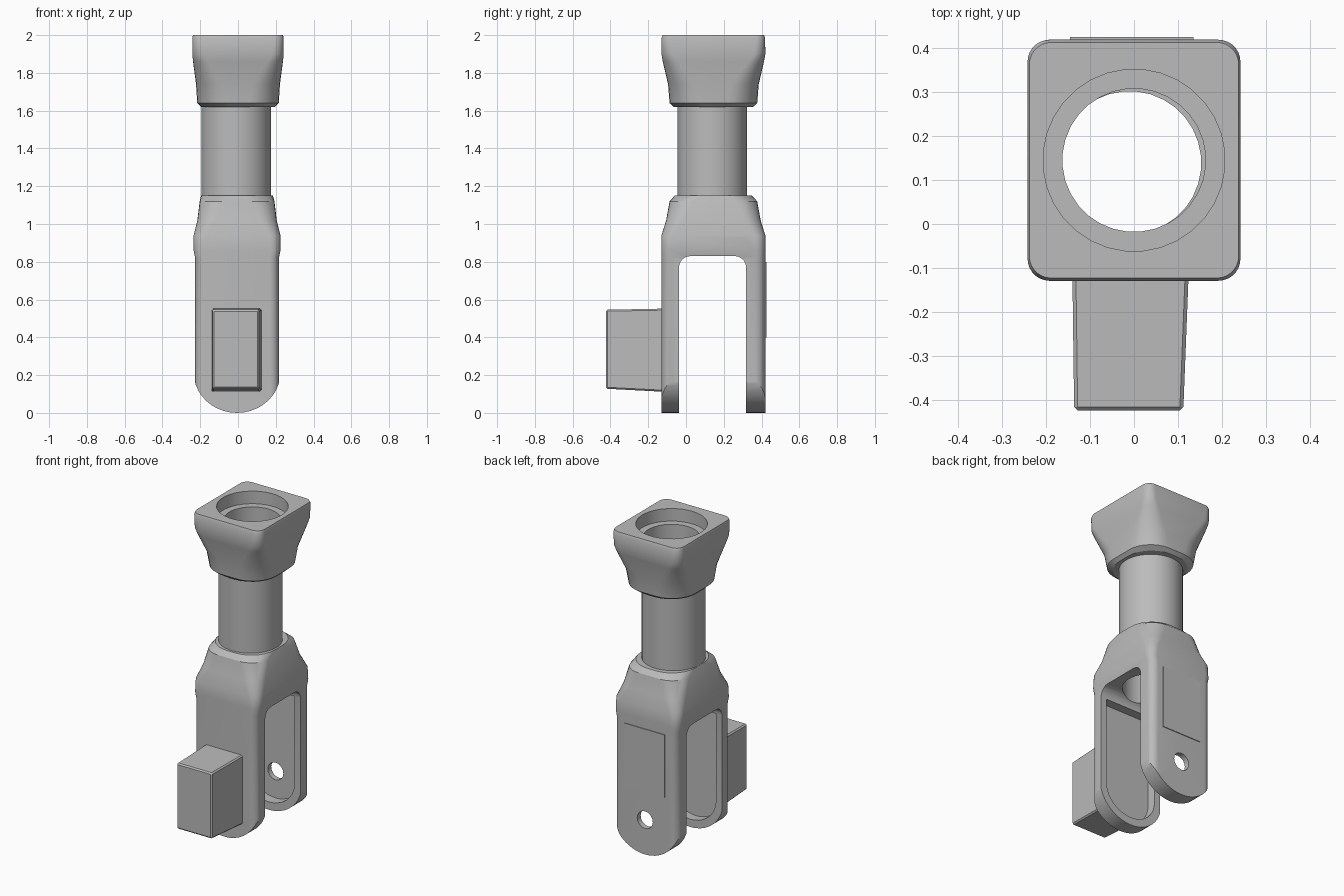
import bpy, bmesh
from math import sin, cos, pi, radians
from mathutils import Matrix, Vector

cube = bpy.data.objects.get("Cube")
if cube:
    bpy.data.objects.remove(cube, do_unlink=True)

CX, CY = -0.005, 0.145          # axis of the fork
grey = bpy.data.materials.new("plain grey")
grey.use_nodes = True
COLOUR = (0.5, 0.5, 0.5, 1)
grey.diffuse_color = COLOUR
grey.node_tree.nodes["Principled BSDF"].inputs["Base Color"].default_value = COLOUR


def finish(name, bm):
    bmesh.ops.recalc_face_normals(bm, faces=bm.faces)
    mesh = bpy.data.meshes.new(name)
    bm.to_mesh(mesh)
    bm.free()
    mesh.materials.append(grey)
    obj = bpy.data.objects.new(name, mesh)
    bpy.context.collection.objects.link(obj)
    shade(obj)
    return obj


def shade(obj):
    bpy.ops.object.select_all(action='DESELECT')
    obj.select_set(True)
    bpy.context.view_layer.objects.active = obj
    bpy.ops.object.shade_smooth_by_angle(angle=radians(30))


def rounded(hx, hy, r, steps=8):
    """Outline of a rounded rectangle; a circle when r equals both halves."""
    pts = []
    for q, (sx, sy) in enumerate([(1, 1), (-1, 1), (-1, -1), (1, -1)]):
        for i in range(steps):
            a = (q + i / (steps - 1)) * pi / 2 if r < min(hx, hy) else (q + (i + .5) / steps) * pi / 2
            pts.append((sx * (hx - r) + r * cos(a), sy * (hy - r) + r * sin(a)))
    return pts


def loft(name, rings, closed=False, cx=CX, cy=CY):
    """Stack rings of (half x, half y, corner radius, z)."""
    bm = bmesh.new()
    loops = [[bm.verts.new((cx + x, cy + y, z)) for x, y in rounded(hx, hy, r)]
             for hx, hy, r, z in rings]
    n = len(loops[0])
    pairs = list(zip(loops, loops[1:]))
    if closed:
        pairs.append((loops[-1], loops[0]))
    else:
        bm.faces.new(loops[0])
        bm.faces.new(loops[-1])
    for a, b in pairs:
        for i in range(n):
            j = (i + 1) % n
            bm.faces.new((a[i], a[j], b[j], b[i]))
    return finish(name, bm)


def circle(r, z):
    return (r, r, r, z)


def prism(name, pts, depth):
    """Extrude an outline of 3D points along a vector."""
    bm = bmesh.new()
    face = bm.faces.new([bm.verts.new(p) for p in pts])
    new = bmesh.ops.extrude_face_region(bm, geom=[face])["geom"]
    bmesh.ops.translate(bm, vec=Vector(depth),
                        verts=[v for v in new if isinstance(v, bmesh.types.BMVert)])
    return finish(name, bm)


def arm_outline(r, y, top):
    """Arm shape seen from the front: round below, square above."""
    pts = [(CX + r * cos(a), y, .215 + (r - .015) * sin(a))
           for a in (pi + pi * i / 20 for i in range(21))]
    return pts + [(CX + r, y, top), (CX - r, y, top)]


def cut(obj, tool, operation):
    mod = obj.modifiers.new("cut", 'BOOLEAN')
    mod.object, mod.operation, mod.solver = tool, operation, 'EXACT'
    bpy.context.view_layer.objects.active = obj
    bpy.ops.object.modifier_apply(modifier=mod.name)
    bpy.data.objects.remove(tool, do_unlink=True)


# Fork: solid body with tapered shoulders
fork = loft("fork", [
    (.222, .275, .05, -.05), (.222, .275, .05, .82), (.23, .275, .05, .86),
    (.23, .275, .06, .94), (.21, .25, .09, 1.02), (.198, .232, .12, 1.12),
    (.19, .205, .16, 1.15)])

# Rounded arm ends
cut(fork, prism("end_trim", arm_outline(.23, -.3, 1.3), (0, .9, 0)), 'INTERSECT')

# Slot between the arms, with rounded upper corners
slot_r, y0, y1, top = .06, -.037, .318, .83
slot = [(-.5, y0, -.2), (-.5, y1, -.2)]
for centre, start in ((y1 - slot_r, 0), (y0 + slot_r, pi / 2)):
    slot += [(-.5, centre + slot_r * cos(start + i * pi / 12),
              top - slot_r + slot_r * sin(start + i * pi / 12)) for i in range(7)]
cut(fork, prism("slot", slot, (1, 0, 0)), 'DIFFERENCE')

# Shallow pockets on the inner sides of both arms, leaving a rim
cut(fork, prism("pockets", arm_outline(.18, -.095, .77), (0, .48, 0)), 'DIFFERENCE')

# Bore through the shoulders, and pin hole in the rear arm
cut(fork, loft("bore", [circle(.165, .7), circle(.165, 1.3)]), 'DIFFERENCE')
pin = [(CX + .055 * cos(i * pi / 8), .25, .22 + .055 * sin(i * pi / 8)) for i in range(16)]
cut(fork, prism("pin_hole", pin, (0, .3, 0)), 'DIFFERENCE')
shade(fork)

# Hollow shaft
loft("shaft", [circle(.185, 1.1), circle(.185, 1.68),
               circle(.163, 1.68), circle(.163, 1.1)], closed=True, cx=-.01, cy=.139)

# Flared square head with a stepped round socket
loft("head", [
    (.195, .21, .17, 1.62), (.216, .232, .16, 1.64), (.222, .24, .14, 1.74),
    (.238, .268, .08, 1.86), (.242, .275, .06, 1.9), (.242, .274, .05, 1.985),
    (.238, .268, .05, 2), circle(.207, 2), circle(.207, 1.92),
    circle(.163, 1.92), circle(.163, 1.62)], closed=True, cx=0)

# Block on the front arm, slightly narrower at its front
bm = bmesh.new()
bmesh.ops.create_cube(bm, size=1, matrix=Matrix.LocRotScale(
    Vector((-.008, -.272, .332)), None, Vector((.264, .304, .44))))
for v in bm.verts:
    if v.co.y < -.3:
        v.co.x = -.012 + (v.co.x + .008) * .94
        v.co.z = .337 + (v.co.z - .332) * .95
bmesh.ops.bevel(bm, geom=bm.edges[:], offset=.008, segments=1, affect='EDGES')
finish("front_block", bm)

# Thin raised pad on the rear arm
bm = bmesh.new()
bmesh.ops.create_cube(bm, size=1, matrix=Matrix.LocRotScale(
    Vector((CX, .421, .6)), None, Vector((.28, .008, .4))))
finish("rear_pad", bm)
